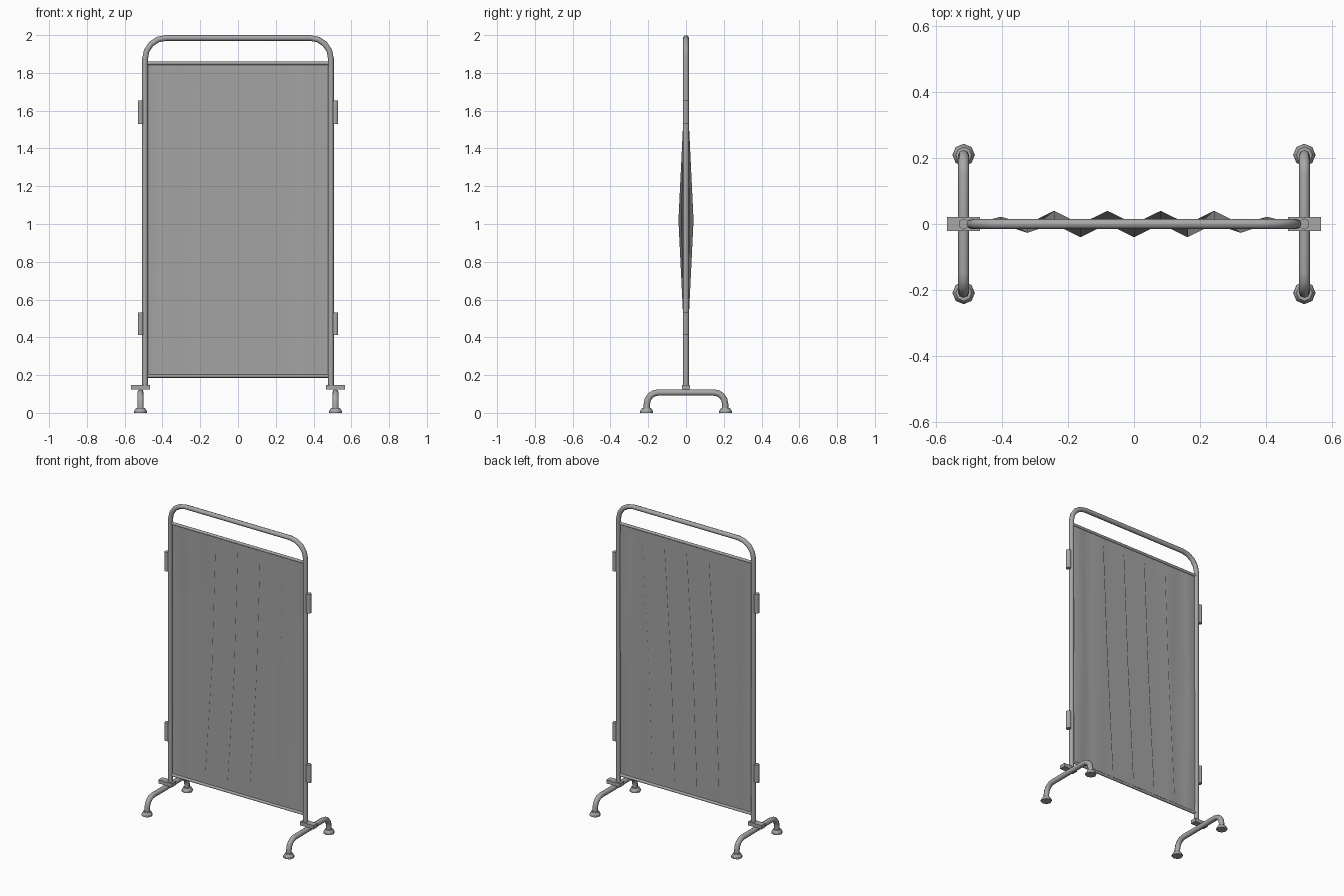
import bpy, bmesh, math
from mathutils import Vector

cube = bpy.data.objects.get("Cube")
if cube:
    bpy.data.objects.remove(cube, do_unlink=True)


def material(name, grey):
    m = bpy.data.materials.new(name)
    m.use_nodes = True
    colour = (grey, grey, grey, 1)
    m.diffuse_color = colour
    m.node_tree.nodes["Principled BSDF"].inputs["Base Color"].default_value = colour
    return m


METAL = material("grey metal", 0.39)
CLOTH = material("grey cloth", 0.37)


def finish(ob, mat, angle=50):
    ob.data.materials.clear()
    ob.data.materials.append(mat)
    bpy.ops.object.select_all(action='DESELECT')
    ob.select_set(True)
    bpy.context.view_layer.objects.active = ob
    bpy.ops.object.shade_smooth_by_angle(angle=math.radians(angle))
    return ob


def rounded(corners, radius, steps=4):
    """Path through right-angled corners with circular bends."""
    pts = [Vector(c) for c in corners]
    path = [pts[0]]
    for a, b, c in zip(pts, pts[1:], pts[2:]):
        u, v = (a - b).normalized(), (c - b).normalized()
        centre = b + (u + v) * radius
        for i in range(steps + 1):
            t = math.pi / 2 * i / steps
            path.append(centre - v * radius * math.cos(t) - u * radius * math.sin(t))
    return path + [pts[-1]]


def tube(name, path, radius):
    cu = bpy.data.curves.new(name, 'CURVE')
    cu.dimensions = '3D'
    cu.bevel_depth = radius
    cu.bevel_resolution = 2
    cu.use_fill_caps = True
    sp = cu.splines.new('POLY')
    sp.points.add(len(path) - 1)
    for p, co in zip(sp.points, path):
        p.co = (*co, 1)
    ob = bpy.data.objects.new(name, cu)
    bpy.context.collection.objects.link(ob)
    bpy.ops.object.select_all(action='DESELECT')
    ob.select_set(True)
    bpy.context.view_layer.objects.active = ob
    bpy.ops.object.convert(target='MESH')
    return finish(bpy.context.object, METAL)


def cone(name, x, y, z0, z1, r0, r1, sides):
    bpy.ops.mesh.primitive_cone_add(vertices=sides, radius1=r0, radius2=r1,
                                    depth=z1 - z0, location=(x, y, (z0 + z1) / 2))
    ob = bpy.context.object
    ob.name = name
    return finish(ob, METAL, 62 if sides == 6 else 50)


# Bent tube frame and the two rails that hold the cloth
tube("frame", rounded([(-0.492, 0, 0.14), (-0.492, 0, 1.985),
                       (0.492, 0, 1.985), (0.492, 0, 0.14)], 0.11), 0.0152)
for name, z in (("top_rail", 1.851), ("bottom_rail", 0.195)):
    tube(name, [(-0.485, 0, z), (0.485, 0, z)], 0.009)

# Pleated cloth: folds are deepest at mid height and vanish at the rails
bm = bmesh.new()
columns = 12
rows = []
for z, depth in ((0.195, 0), (1.02, 1), (1.851, 0)):
    row = []
    for i in range(columns + 1):
        edge = min(i, columns - i)
        size = (0, 0.022, 0.027)[edge] if edge < 3 else 0.04
        y = size * depth * (1 if i % 2 else -1)
        row.append(bm.verts.new((-0.485 + 0.97 * i / columns, y, z)))
    rows.append(row)
for low, high in zip(rows, rows[1:]):
    for i in range(columns):
        bm.faces.new((low[i], low[i + 1], high[i + 1], high[i]))
mesh = bpy.data.meshes.new("cloth_panel")
bm.to_mesh(mesh)
bm.free()
cloth = bpy.data.objects.new("cloth_panel", mesh)
bpy.context.collection.objects.link(cloth)
finish(cloth, CLOTH, 180)

# Hinges, clamps and feet on both sides
for s, side in ((-1, "right"), (1, "left")):
    x = 0.516 * s
    for level, z0, z1 in (("upper", 1.53, 1.655), ("lower", 0.413, 0.532)):
        cone(f"{side}_{level}_hinge", x, 0, z0, z1, 0.0168, 0.0168, 6)

    bpy.ops.mesh.primitive_cube_add(size=1, location=(x, 0, 0.136))
    clamp = bpy.context.object
    clamp.name = side + "_clamp_plate"
    clamp.scale = (0.1, 0.042, 0.024)
    bpy.ops.object.transform_apply(location=False, rotation=False, scale=True)
    finish(clamp, METAL, 30)

    tube(side + "_foot", rounded([(x, -0.207, 0.012), (x, -0.207, 0.108),
                                  (x, 0.207, 0.108), (x, 0.207, 0.012)], 0.06), 0.0168)
    for e, end in ((-1, "front"), (1, "back")):
        y = 0.209 * e
        cone(f"{side}_{end}_pad", x, y, 0, 0.01, 0.034, 0.034, 8)
        cone(f"{side}_{end}_pad_collar", x, y, 0.01, 0.026, 0.033, 0.024, 8)
